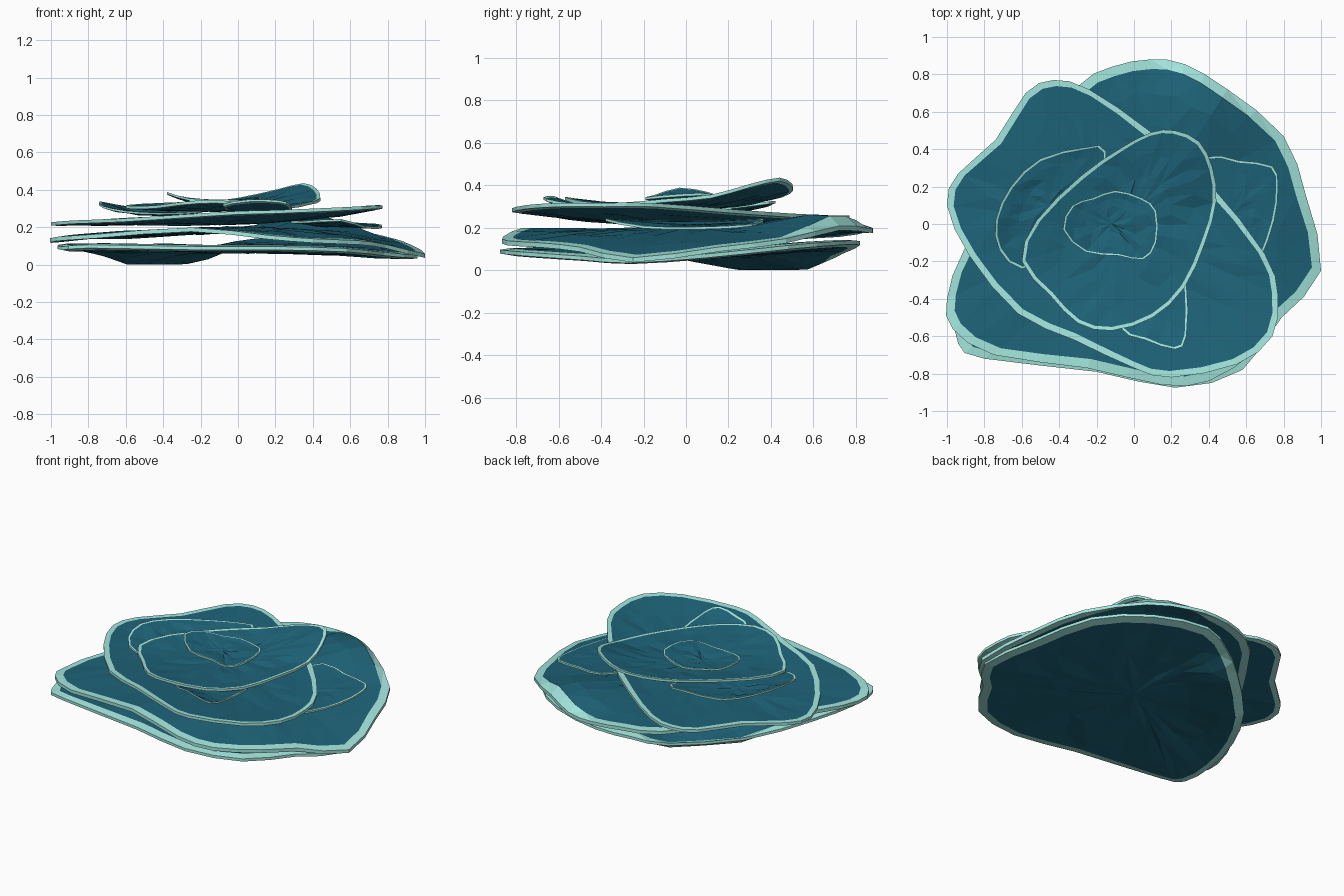
import bpy, bmesh, random
from mathutils import Vector

random.seed(4)


def material(name, rgb):
    m = bpy.data.materials.new(name)
    m.diffuse_color = (*rgb, 1)
    return m


TEAL = material("deep teal", (0.013, 0.127, 0.192))
MINT = material("pale mint", (0.37, 0.8, 0.73))


def smooth_loop(pts, n=2):
    """Closed Catmull-Rom curve through the outline points."""
    p = [Vector(q) for q in pts]
    out = []
    for i in range(len(p)):
        a, b, c, d = p[i - 1], p[i], p[(i + 1) % len(p)], p[(i + 2) % len(p)]
        for k in range(n):
            t = k / n
            out.append(0.5 * (2 * b + (c - a) * t + (2 * a - 5 * b + 4 * c - d) * t * t
                              + (3 * b - a - 3 * c + d) * t ** 3))
    return out


def leaf(name, outline, centre, band, thick, edge, rough, bumps=()):
    """Wavy plate: pale rim band on both sides, teal inside.
    Each bump is (x, y, radius, height)."""
    loop = smooth_loop(outline)
    c = Vector(centre)
    bm = bmesh.new()
    scales = [1.0, None, 0.76, 0.52, 0.26]
    m = len(loop)
    jitter = [[(random.uniform(-0.03, 0.03), random.uniform(-rough, rough)) for _ in loop]
              for _ in scales]

    def side(sign):
        rings = []
        for k, s0 in enumerate(scales):
            ring = []
            for i, q in enumerate(loop):
                js, jz = jitter[k][i]
                s = 1 - band / (q - c).xy.length if k == 1 else s0 + (js if k > 1 else 0)
                v = c + (q - c) * s
                v.z = c.z + (q.z - c.z) * s ** 1.8
                v.z += sign * (edge if k == 0 else thick) / 2 + (jz if k > 1 else 0)
                if k > 0:
                    for bx, by, r, h in bumps:
                        v.z += h * max(0, 1 - ((v.x - bx) ** 2 + (v.y - by) ** 2) / r ** 2)
                ring.append(bm.verts.new(v))
            rings.append(ring)
        return rings, bm.verts.new(c + Vector((0, 0, sign * thick / 2)))

    (top, tc), (bot, bc) = side(1), side(-1)
    for i in range(m):
        j = (i + 1) % m
        bm.faces.new((bot[0][i], bot[0][j], top[0][j], top[0][i])).material_index = 1
        for k in range(len(scales) - 1):
            mi = 1 if k == 0 else 0
            bm.faces.new((top[k][i], top[k][j], top[k + 1][j], top[k + 1][i])).material_index = mi
            bm.faces.new((bot[k][j], bot[k][i], bot[k + 1][i], bot[k + 1][j])).material_index = mi
        bm.faces.new((top[-1][i], top[-1][j], tc))
        bm.faces.new((bot[-1][j], bot[-1][i], bc))
    bmesh.ops.triangulate(bm, faces=bm.faces[:])
    bmesh.ops.recalc_face_normals(bm, faces=bm.faces[:])
    me = bpy.data.meshes.new(name)
    bm.to_mesh(me)
    bm.free()
    me.materials.append(TEAL)
    me.materials.append(MINT)
    ob = bpy.data.objects.new(name, me)
    bpy.context.collection.objects.link(ob)
    return ob


# lowest full-width leaf, its back left edge hanging to the ground
leaf("base_leaf", [
    (0.1, 0.82, 0.13), (0.45, 0.72, 0.13), (0.74, 0.48, 0.11), (0.88, 0.1, 0.07),
    (0.96, -0.27, 0.045), (0.78, -0.5, 0.06), (0.58, -0.78, 0.08), (0.22, -0.875, 0.09),
    (-0.2, -0.79, 0.09), (-0.8, -0.72, 0.1), (-0.94, -0.64, 0.09), (-0.96, -0.42, 0.1),
    (-0.87, -0.1, 0.09), (-0.64, 0.28, 0.05), (-0.3, 0.62, 0.05), (-0.12, 0.74, 0.09)],
    (0, 0, 0.085), 0.055, 0.035, 0.018, 0.008,
    bumps=[(-0.58, 0.26, 0.25, -0.035), (-0.32, 0.52, 0.25, -0.035)])

# broad second leaf, domed at the back and drooping to the right
leaf("lower_leaf", [
    (0.09, 0.88, 0.19), (0.27, 0.855, 0.19), (0.5, 0.72, 0.2), (0.8, 0.47, 0.14),
    (0.92, 0.15, 0.1), (1.0, -0.25, 0.05), (0.79, -0.5, 0.1), (0.65, -0.68, 0.12),
    (0.4, -0.84, 0.13), (0.15, -0.86, 0.15), (-0.25, -0.77, 0.19), (-0.75, -0.7, 0.155),
    (-0.97, -0.56, 0.14), (-1.0, -0.4, 0.13), (-0.9, -0.12, 0.15), (-0.6, 0.3, 0.15),
    (-0.32, 0.72, 0.17), (-0.12, 0.84, 0.19)],
    (0.1, 0.1, 0.19), 0.052, 0.024, 0.022, 0.007,
    bumps=[(0.36, 0.62, 0.34, 0.055)])

# small right leaf, tucked under the big one
leaf("right_small_leaf", [
    (0.38, 0.36, 0.24), (0.56, 0.34, 0.225), (0.74, 0.31, 0.215), (0.77, 0.2, 0.205),
    (0.75, 0.02, 0.2), (0.67, -0.2, 0.205), (0.55, -0.38, 0.24), (0.35, -0.2, 0.23),
    (0.28, 0.15, 0.23)],
    (0.52, 0.05, 0.21), 0.012, 0.012, 0.012, 0.004)

# big middle leaf, raised to the front right
leaf("middle_leaf", [
    (-0.43, 0.77, 0.25), (-0.24, 0.72, 0.25), (0.08, 0.5, 0.26), (0.4, 0.22, 0.28),
    (0.7, -0.16, 0.31), (0.77, -0.38, 0.31), (0.74, -0.6, 0.31), (0.55, -0.75, 0.3),
    (0.2, -0.82, 0.285), (0.0, -0.77, 0.28), (-0.32, -0.62, 0.26), (-0.62, -0.48, 0.24),
    (-0.88, -0.17, 0.23), (-1.0, 0.1, 0.22), (-0.94, 0.27, 0.225), (-0.74, 0.45, 0.235),
    (-0.58, 0.7, 0.245)],
    (-0.08, 0, 0.225), 0.036, 0.02, 0.018, 0.006)

# small left leaf
leaf("left_small_leaf", [
    (-0.15, 0.39, 0.32), (-0.26, 0.41, 0.32), (-0.5, 0.35, 0.3), (-0.66, 0.2, 0.32),
    (-0.74, 0.02, 0.335), (-0.72, -0.14, 0.31), (-0.6, -0.24, 0.285), (-0.42, -0.15, 0.275),
    (-0.2, 0.1, 0.285)],
    (-0.46, 0.1, 0.27), 0.013, 0.012, 0.012, 0.006)

# small front leaf
leaf("front_small_leaf", [
    (-0.08, -0.55, 0.32), (0.06, -0.62, 0.345), (0.22, -0.67, 0.34), (0.28, -0.6, 0.32),
    (0.28, -0.32, 0.29), (0.2, -0.2, 0.28), (0.0, -0.3, 0.28)],
    (0.12, -0.45, 0.28), 0.013, 0.012, 0.012, 0.004)

# inner leaf, highest at the back right
leaf("inner_leaf", [
    (0.09, 0.49, 0.37), (0.22, 0.5, 0.4), (0.35, 0.44, 0.43), (0.42, 0.3, 0.4),
    (0.44, 0.12, 0.35), (0.38, -0.1, 0.33), (0.27, -0.34, 0.31), (0.1, -0.5, 0.32),
    (-0.12, -0.57, 0.34), (-0.3, -0.53, 0.33), (-0.45, -0.38, 0.31), (-0.6, -0.2, 0.31),
    (-0.52, 0.02, 0.32), (-0.28, 0.26, 0.33), (-0.08, 0.4, 0.34)],
    (-0.08, -0.03, 0.295), 0.02, 0.016, 0.016, 0.008)

# centre leaf
leaf("centre_leaf", [
    (-0.1, 0.18, 0.345), (0.04, 0.14, 0.35), (0.12, 0.07, 0.36), (0.12, -0.1, 0.35),
    (0.05, -0.19, 0.34), (-0.08, -0.17, 0.345), (-0.26, -0.15, 0.35), (-0.38, -0.03, 0.385),
    (-0.33, 0.1, 0.365), (-0.22, 0.14, 0.35)],
    (-0.12, 0, 0.328), 0.01, 0.012, 0.012, 0.006)

# rest the model on the ground
low = min(v.co.z for o in bpy.data.objects for v in o.data.vertices)
for o in bpy.data.objects:
    for v in o.data.vertices:
        v.co.z -= low
